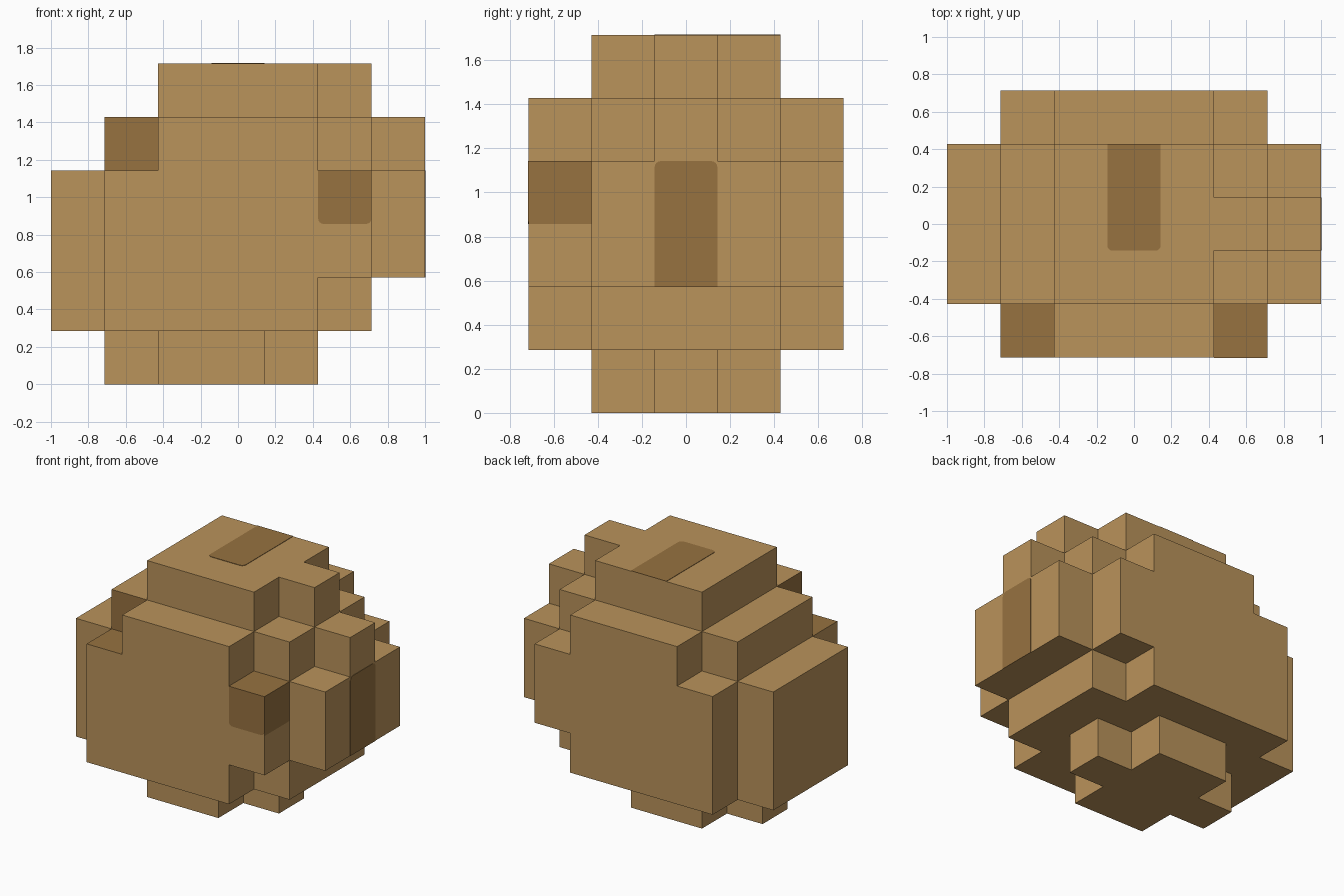
import bpy, bmesh, math
from itertools import product
from mathutils import Vector

if "Cube" in bpy.data.objects:
    bpy.data.objects.remove(bpy.data.objects["Cube"])

U = 2 / 7                                   # edge of one block
ORIGIN = Vector((-3.5, -2.5, 0))            # centres the 7 x 5 x 6 block grid


def material(name, rgb):
    m = bpy.data.materials.new(name)
    lin = [((c / 255 + 0.055) / 1.055) ** 2.4 for c in rgb]
    m.diffuse_color = (*lin, 1)
    m.use_nodes = True
    m.node_tree.nodes["Principled BSDF"].inputs["Base Color"].default_value = m.diffuse_color
    return m


TAN = material("tan", (186, 147, 91))
BROWN = material("brown", (151, 114, 64))


def add_object(name, bm, mats):
    me = bpy.data.meshes.new(name)
    bm.to_mesh(me)
    bm.free()
    for m in mats:
        me.materials.append(m)
    ob = bpy.data.objects.new(name, me)
    bpy.context.collection.objects.link(ob)
    return ob


# Body: union of block ranges (x0, x1, y0, y1, z0, z1), ends exclusive
RANGES = [
    (2, 4, 1, 4, 0, 1), (1, 5, 2, 3, 0, 1),     # cross-shaped foot
    (1, 5, 0, 5, 1, 4),                         # main bulk
    (5, 6, 1, 4, 1, 4), (5, 6, 0, 5, 2, 4),     # stepped right flank
    (0, 1, 1, 4, 1, 4), (6, 7, 1, 4, 2, 4),     # left and right slabs
    (2, 5, 0, 5, 4, 5), (1, 6, 1, 4, 4, 5),     # upper tier
    (2, 5, 1, 4, 5, 6),                         # crown
    (5, 6, 2, 3, 5, 6), (6, 7, 2, 3, 4, 5),     # ridge stepping down the right
]
cells = set()
for x0, x1, y0, y1, z0, z1 in RANGES:
    cells |= set(product(range(x0, x1), range(y0, y1), range(z0, z1)))

NOTCH = (1, 0, 4)        # empty corner whose walls are brown
CORNER = (5, 0, 3)       # block with brown top and right side


def is_brown(cell, neighbour, axis, sign):
    return neighbour == NOTCH or (cell == CORNER and sign > 0 and axis in (0, 2))


# Only the exposed block faces are made
bm = bmesh.new()
for cell in sorted(cells):
    for axis, sign in product(range(3), (-1, 1)):
        n = list(cell)
        n[axis] += sign
        if tuple(n) in cells:
            continue
        a, b = (axis + 1) % 3, (axis + 2) % 3
        corners = []
        for da, db in ((0, 0), (1, 0), (1, 1), (0, 1))[::sign]:
            p = Vector(cell)
            p[axis] += max(sign, 0)
            p[a] += da
            p[b] += db
            corners.append(bm.verts.new((p + ORIGIN) * U))
        f = bm.faces.new(corners)
        f.material_index = int(is_brown(cell, tuple(n), axis, sign))
bmesh.ops.remove_doubles(bm, verts=bm.verts, dist=0.001)
add_object("blocky_body", bm, [TAN, BROWN])


# Thin brown plate, rounded at its low or high end
def patch(name, corner, u, v, height, round_low, r=0.03, thick=0.003):
    u, v = Vector(u), Vector(v)
    n = u.cross(v)
    base = (Vector(corner) + ORIGIN) * U
    w, h = U, height * U
    outline = []
    for i, (cu, cv) in enumerate(((0, 0), (w, 0), (w, h), (0, h))):
        if (cv == 0) != round_low:
            outline.append((cu, cv))
            continue
        mu = cu + (r if cu == 0 else -r)
        mv = cv + (r if cv == 0 else -r)
        for k in range(5):
            t = math.pi + (i + k / 4) * math.pi / 2
            outline.append((mu + r * math.cos(t), mv + r * math.sin(t)))
    bm = bmesh.new()
    face = bm.faces.new([bm.verts.new(base + u * a + v * b) for a, b in outline])
    top = bmesh.ops.extrude_face_region(bm, geom=[face])["geom"]
    bmesh.ops.translate(bm, vec=n * thick,
                        verts=[g for g in top if isinstance(g, bmesh.types.BMVert)])
    bmesh.ops.delete(bm, geom=[f for f in bm.faces
                               if all((vt.co - base).dot(n) < 1e-5 for vt in f.verts)],
                     context='FACES_ONLY')
    bmesh.ops.recalc_face_normals(bm, faces=bm.faces)
    big = max(bm.faces, key=lambda f: f.calc_area())
    if big.normal.dot(n) < 0:
        bmesh.ops.reverse_faces(bm, faces=bm.faces)
    add_object(name, bm, [BROWN])


X, Y, Z = (1, 0, 0), (0, 1, 0), (0, 0, 1)
patch("front_patch", (5, 0, 3), X, Z, 1, True)
patch("side_patch", (7, 2, 2), Y, Z, 2, False)
patch("top_patch", (3, 2, 6), X, Y, 2, True)
